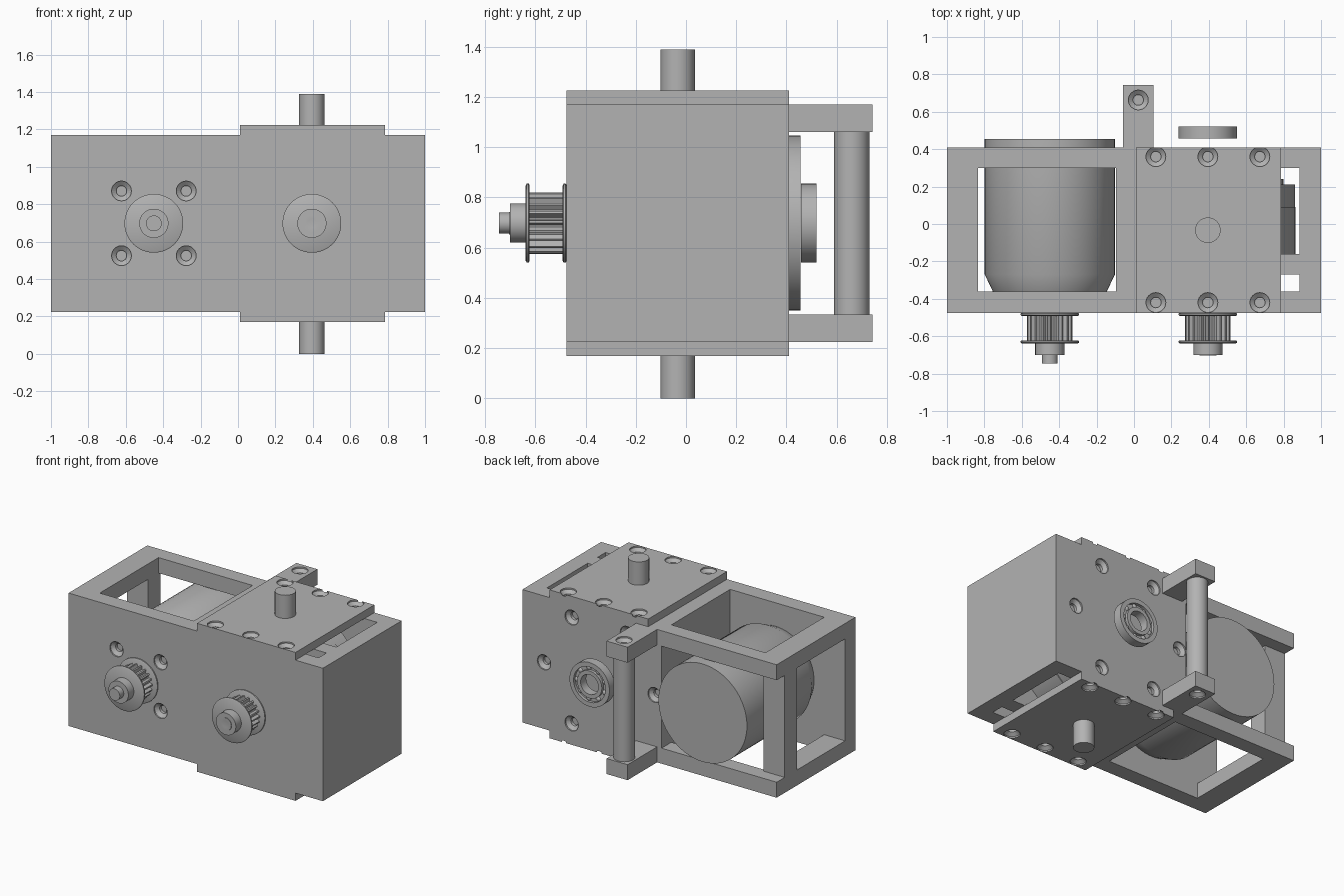
import bpy, bmesh, math
from mathutils import Vector, Matrix

cube = bpy.data.objects.get("Cube")
if cube:
    bpy.data.objects.remove(cube, do_unlink=True)

grey = bpy.data.materials.new("machined_grey")
grey.use_nodes = True
tone = (0.45, 0.45, 0.45, 1)
grey.diffuse_color = tone
grey.node_tree.nodes["Principled BSDF"].inputs["Base Color"].default_value = tone

FRONT, BACK, UP, DOWN = (0, -1, 0), (0, 1, 0), (0, 0, 1), (0, 0, -1)
MID = 0.698                      # height of the horizontal axes
MOTOR_X, GEAR_X = -0.45, 0.395


def finish(bm, name, smooth=False):
    bmesh.ops.recalc_face_normals(bm, faces=bm.faces)
    mesh = bpy.data.meshes.new(name)
    bm.to_mesh(mesh)
    bm.free()
    mesh.materials.append(grey)
    obj = bpy.data.objects.new(name, mesh)
    bpy.context.collection.objects.link(obj)
    if smooth:
        bpy.ops.object.select_all(action="DESELECT")
        obj.select_set(True)
        bpy.context.view_layer.objects.active = obj
        bpy.ops.object.shade_smooth_by_angle(angle=math.radians(30))
    return obj


def box(name, x, y, z):
    bm = bmesh.new()
    bmesh.ops.create_cube(bm, size=1)
    for v in bm.verts:
        for i, (lo, hi) in enumerate((x, y, z)):
            v.co[i] = lo if v.co[i] < 0 else hi
    return finish(bm, name)


def place(axis, origin):
    turn = Vector(UP).rotation_difference(Vector(axis)).to_matrix().to_4x4()
    return Matrix.Translation(origin) @ turn


def revolve(bm, profile, axis, origin, steps=48):
    """Spin a (radius, height) profile about an axis."""
    part = bmesh.new()
    verts = [part.verts.new((r, 0, h)) for r, h in profile]
    edges = [part.edges.new(p) for p in zip(verts, verts[1:])]
    bmesh.ops.spin(part, geom=verts + edges, cent=(0, 0, 0), axis=UP,
                   angle=math.tau, steps=steps)
    bmesh.ops.remove_doubles(part, verts=part.verts, dist=0.0002)
    bmesh.ops.recalc_face_normals(part, faces=part.faces)
    part.transform(place(axis, origin))
    temp = bpy.data.meshes.new("temp")
    part.to_mesh(temp)
    part.free()
    bm.from_mesh(temp)
    bpy.data.meshes.remove(temp)


def lathe(name, profile, axis, origin, steps=48):
    bm = bmesh.new()
    revolve(bm, profile, axis, origin, steps)
    return finish(bm, name, True)


def rod(name, radius, length, axis, origin, steps=48):
    return lathe(name, [(0, 0), (radius, 0), (radius, length), (0, length)],
                 axis, origin, steps)


def toothed(name, teeth, root, tip, length, axis, origin):
    bm = bmesh.new()
    ring = []
    for i in range(teeth * 4):
        a = math.tau * i / (teeth * 4)
        r = tip if i % 4 < 2 else root
        ring.append(bm.verts.new((r * math.cos(a), r * math.sin(a), 0)))
    face = bm.faces.new(ring)
    top = bmesh.ops.extrude_face_region(bm, geom=[face])["geom"]
    for v in top:
        if isinstance(v, bmesh.types.BMVert):
            v.co.z = length
    bm.transform(place(axis, origin))
    return finish(bm, name)


def drill(obj, points, axis):
    """Cut countersunk screw holes."""
    bm = bmesh.new()
    sink = [(0, 0.02), (0.053, 0.02), (0.053, -0.01), (0.028, -0.03),
            (0.028, -0.05), (0, -0.05)]
    for p in points:
        revolve(bm, sink, axis, p, 24)
    cutter = finish(bm, "hole_cutter")
    cutter.hide_render = True
    mod = obj.modifiers.new("holes", "BOOLEAN")
    mod.operation, mod.solver, mod.object = "DIFFERENCE", "EXACT", cutter
    bpy.context.view_layer.update()
    graph = bpy.context.evaluated_depsgraph_get()
    obj.data = bpy.data.meshes.new_from_object(obj.evaluated_get(graph))
    obj.modifiers.clear()
    bpy.data.objects.remove(cutter, do_unlink=True)


# Housing walls
Z = (0.225, 1.17)
INNER = (-0.36, 0.3)
front_plate = box("front_plate", (-1, 1), (-0.475, -0.36), Z)
drill(front_plate, [(MOTOR_X + i * 0.173, -0.475, MID + j * 0.173)
                    for i in (-1, 1) for j in (-1, 1)], FRONT)
back_plate = box("back_plate", (-0.095, 1), (0.3, 0.41), Z)
drill(back_plate, [(GEAR_X + 0.435 * math.cos(k * math.pi / 3), 0.41,
                    MID + 0.435 * math.sin(k * math.pi / 3)) for k in range(6)], BACK)
box("left_wall", (0.885, 1), INNER, Z)
box("partition", (-0.095, 0.01), INNER, Z)
box("inner_rib", (0.01, 0.885), (-0.27, -0.16), Z)
box("corner_column", (-1, -0.835), (0.18, 0.32), (0.335, 1.06))

# Parts repeated at the top and bottom
for side, axis, outer, inner, cover in (("top", UP, 1.17, 1.06, 1.225),
                                        ("bottom", DOWN, 0.225, 0.335, 0.17)):
    rail = sorted((outer, inner))
    box(side + "_back_rail", (-1, -0.095), (0.3, 0.41), rail)
    box(side + "_side_rail", (-1, -0.835), INNER, rail)
    plate = box(side + "_cover", (0.01, 0.785), (-0.475, 0.41), sorted((outer, cover)))
    drill(plate, [(GEAR_X + i * 0.278, y, cover)
                  for i in (-1, 0, 1) for y in (-0.42, 0.36)], axis)
    tab = box(side + "_tab", (-0.06, 0.105), (0.41, 0.742), rail)
    drill(tab, [(0.023, 0.663, outer)], axis)

rod("tab_post", 0.07, 0.725, UP, (0.023, 0.66, 0.335))
rod("output_shaft", 0.068, 1.39, UP, (GEAR_X, -0.033, 0))

# Motor
lathe("motor", [(0, 0), (0.305, 0), (0.348, 0.09), (0.348, 0.815), (0, 0.815)],
      BACK, (MOTOR_X, -0.36, MID), 64)

# Internal gear
rod("gear_body", 0.468, 0.25, BACK, (GEAR_X, -0.16, MID), 40)
rod("gear_rim", 0.465, 0.12, BACK, (GEAR_X, 0.09, MID), 20)
rod("gear_hub", 0.405, 0.03, BACK, (GEAR_X, 0.21, MID))

# Belt pulleys
for name, x in (("motor", MOTOR_X), ("driven", GEAR_X)):
    toothed(name + "_pulley_teeth", 20, 0.1, 0.122, 0.135, FRONT, (x, -0.49, MID))
    for part, y in (("inner", -0.475), ("outer", -0.622)):
        lathe(name + "_" + part + "_flange",
              [(0, 0), (0.15, 0), (0.157, 0.004), (0.157, 0.012), (0.15, 0.016), (0, 0.016)],
              FRONT, (x, y, MID))
    rod(name + "_pulley_hub", 0.078, 0.062, FRONT, (x, -0.638, MID))
rod("motor_shaft", 0.042, 0.045, FRONT, (MOTOR_X, -0.7, MID))
lathe("driven_shaft", [(0, 0), (0.045, 0), (0.045, 0.004), (0.024, 0.004), (0, 0.001)],
      FRONT, (GEAR_X, -0.7, MID))

# Rear ball bearing
BEARING = (GEAR_X, 0.457, MID)
for name, r0, r1 in (("outer", 0.125, 0.157), ("inner", 0.07, 0.097)):
    lathe("bearing_" + name + "_race",
          [(r0, 0), (r1, 0), (r1, 0.063), (r0, 0.063), (r0, 0)], BACK, BEARING)
lathe("bearing_cage", [(0.095, 0.022), (0.127, 0.022), (0.127, 0.042),
                       (0.095, 0.042), (0.095, 0.022)], BACK, BEARING)
bm = bmesh.new()
for k in range(9):
    a = math.tau * k / 9
    spot = Vector((GEAR_X + 0.111 * math.cos(a), 0.488, MID + 0.111 * math.sin(a)))
    bmesh.ops.create_uvsphere(bm, u_segments=12, v_segments=8, radius=0.022,
                              matrix=Matrix.Translation(spot))
finish(bm, "bearing_balls", True)
